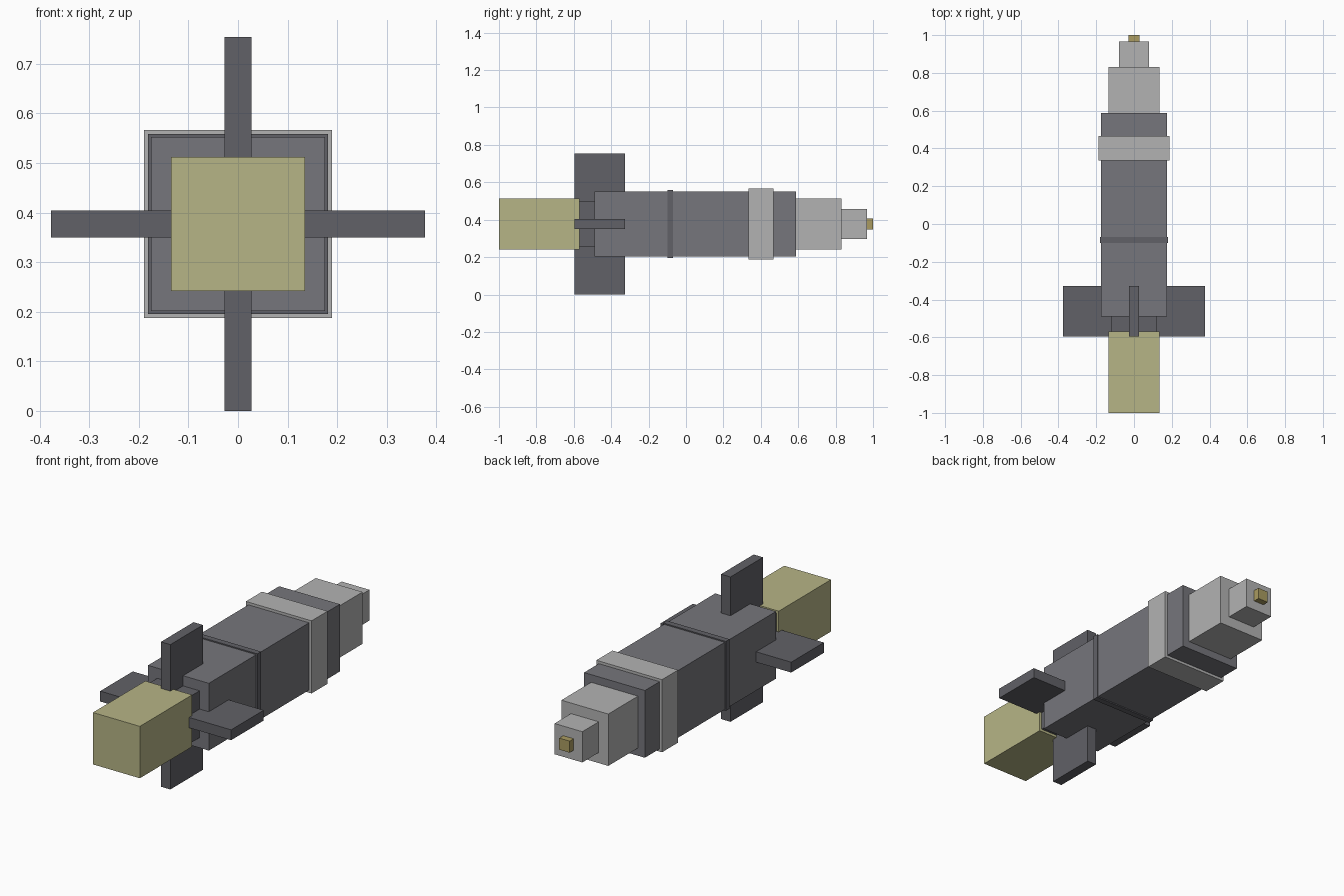
import bpy, bmesh
from mathutils import Matrix, Vector

if "Cube" in bpy.data.objects:
    bpy.data.objects.remove(bpy.data.objects["Cube"])

CZ = 0.377  # height of the long axis


def material(name, rgb):
    m = bpy.data.materials.new(name)
    m.diffuse_color = (*rgb, 1)
    m.use_nodes = True
    m.node_tree.nodes["Principled BSDF"].inputs["Base Color"].default_value = m.diffuse_color
    return m


BODY = material("body_grey", (0.18, 0.18, 0.2))
DARK = material("dark_grey", (0.12, 0.12, 0.135))
LIGHT = material("light_grey", (0.45, 0.45, 0.45))
FLAME = material("pale_yellow", (0.47, 0.46, 0.24))
BRASS = material("brass", (0.4, 0.33, 0.12))


def box(name, lo, hi, mat):
    lo, hi = Vector(lo), Vector(hi)
    bm = bmesh.new()
    bmesh.ops.create_cube(bm, size=1, matrix=Matrix.Diagonal((*(hi - lo), 1)))
    mesh = bpy.data.meshes.new(name)
    bm.to_mesh(mesh)
    bm.free()
    mesh.materials.append(mat)
    ob = bpy.data.objects.new(name, mesh)
    ob.location = (lo + hi) / 2
    bpy.context.collection.objects.link(ob)
    return ob


# Square sections along the axis: name, y start, y end, half width, material
sections = [
    ("exhaust_flame", -1.0, -0.57, 0.135, FLAME),
    ("nozzle", -0.575, -0.48, 0.122, DARK),
    ("body", -0.49, 0.588, 0.175, BODY),
    ("seam_ring", -0.10, -0.069, 0.181, DARK),
    ("front_band", 0.335, 0.467, 0.189, LIGHT),
    ("nose_base", 0.58, 0.832, 0.135, LIGHT),
    ("nose_step", 0.82, 0.967, 0.08, LIGHT),
    ("nose_tip", 0.96, 1.0, 0.03, BRASS),
]
for name, y0, y1, h, mat in sections:
    box(name, (-h, y0, CZ - h), (h, y1, CZ + h), mat)

# Tail fins, four around the axis
y0, y1, t, inner, outer = -0.595, -0.327, 0.027, 0.1, 0.377
for side, s in (("left", -1), ("right", 1)):
    a, b = sorted((s * inner, s * outer))
    box(f"{side}_fin", (a, y0, CZ - t), (b, y1, CZ + t), DARK)
for side, s in (("bottom", -1), ("top", 1)):
    a, b = sorted((s * inner, s * outer))
    box(f"{side}_fin", (-t, y0, CZ + a), (t, y1, CZ + b), DARK)
